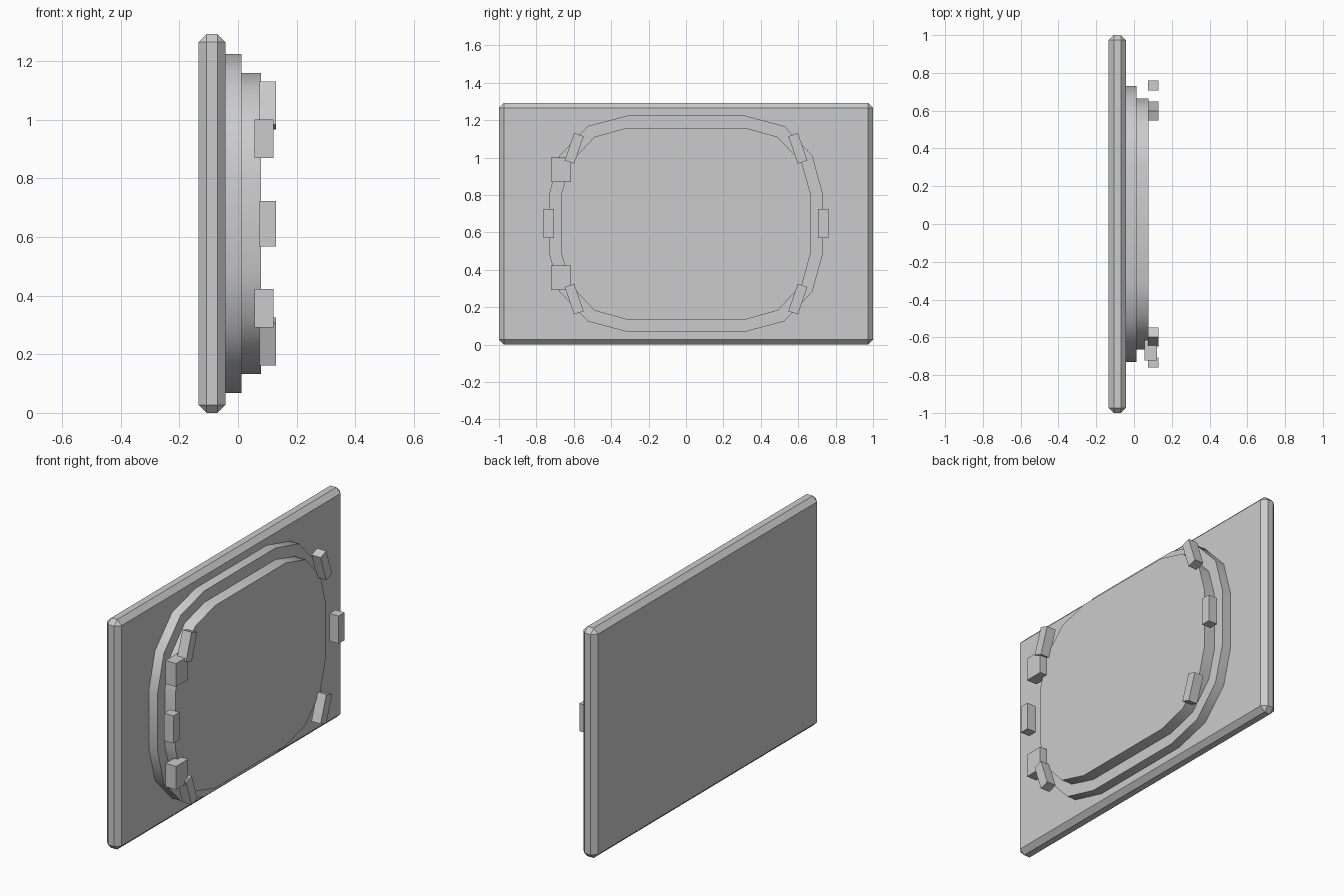
import bpy, bmesh, math

if "Cube" in bpy.data.objects:
    bpy.data.objects.remove(bpy.data.objects["Cube"])

CZ = 0.646  # centre height

grey = bpy.data.materials.new("light_grey")
grey.diffuse_color = (0.6, 0.6, 0.6, 1)
grey.use_nodes = True
grey.node_tree.nodes["Principled BSDF"].inputs["Base Color"].default_value = grey.diffuse_color


def finish(name, bm):
    bmesh.ops.recalc_face_normals(bm, faces=bm.faces[:])
    me = bpy.data.meshes.new(name)
    bm.to_mesh(me)
    bm.free()
    me.materials.append(grey)
    ob = bpy.data.objects.new(name, me)
    bpy.context.collection.objects.link(ob)
    return ob


def box(name, loc, size, tilt=0):
    bm = bmesh.new()
    bmesh.ops.create_cube(bm, size=1)
    bmesh.ops.scale(bm, vec=size, verts=bm.verts)
    ob = finish(name, bm)
    ob.location = loc
    ob.rotation_euler.x = tilt
    return ob


def plate(name, quarter, x0, x1):
    # mirror a quarter outline into a full loop, then extrude along x
    right = quarter + [(y, -z) for y, z in reversed(quarter)]
    loop = right + [(-y, z) for y, z in reversed(right)]
    bm = bmesh.new()
    face = bm.faces.new([bm.verts.new((x0, y, CZ + z)) for y, z in loop])
    ext = bmesh.ops.extrude_face_region(bm, geom=[face], use_keep_orig=True)
    moved = [v for v in ext["geom"] if isinstance(v, bmesh.types.BMVert)]
    bmesh.ops.translate(bm, vec=(x1 - x0, 0, 0), verts=moved)
    ob = finish(name, bm)
    bpy.ops.object.select_all(action='DESELECT')
    ob.select_set(True)
    bpy.context.view_layer.objects.active = ob
    bpy.ops.object.shade_smooth_by_angle(angle=math.radians(40))


# back panel with chamfered edges
panel = box("back_panel", (-0.0885, 0, CZ), (0.091, 2.0, 2 * CZ))
bev = panel.modifiers.new("chamfer", 'BEVEL')
bev.width = 0.027
bev.segments = 1

# two stepped rounded plates
plate("outer_plate", [(0.315, 0.578), (0.525, 0.522), (0.675, 0.365), (0.73, 0.165)], -0.045, 0.012)
plate("inner_plate", [(0.315, 0.513), (0.49, 0.464), (0.62, 0.325), (0.665, 0.165)], 0.01, 0.078)

# clips around the rim
CLIP = (0.057, 0.054, 0.155)
for side, s in (("left", -1), ("right", 1)):
    box(f"middle_clip_{side}", (0.102, s * 0.734, CZ), CLIP)
    for end, e in (("upper", 1), ("lower", -1)):
        box(f"{end}_clip_{side}", (0.102, s * 0.598, CZ + e * 0.403), CLIP,
            tilt=s * e * math.radians(19))

# hinge blocks on one side
for end, e in (("upper", 1), ("lower", -1)):
    box(f"{end}_hinge_block", (0.0885, -0.669, CZ + e * 0.289), (0.065, 0.108, 0.131))
